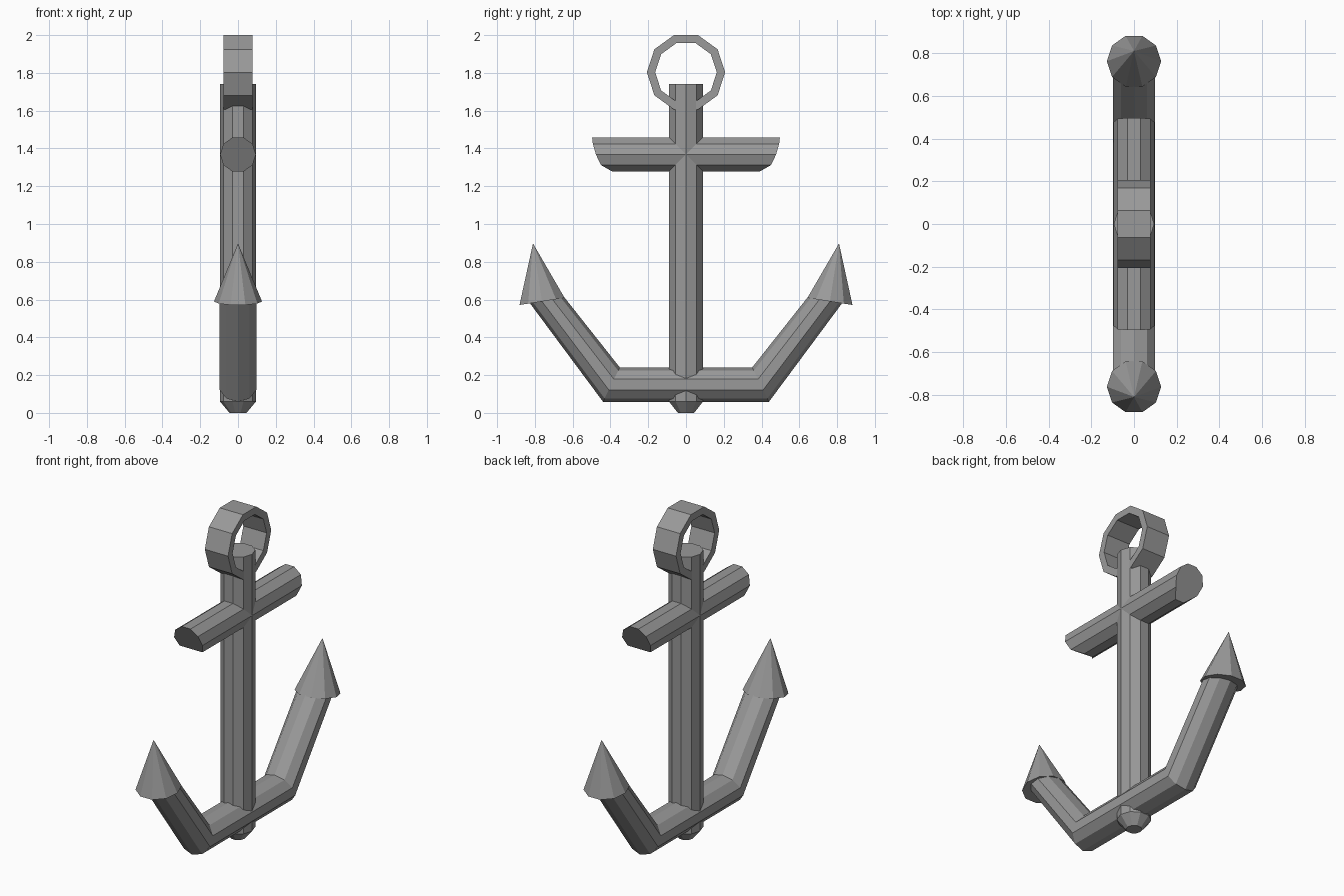
import bpy, bmesh
from math import pi, cos, sin
from mathutils import Vector

if "Cube" in bpy.data.objects:
    bpy.data.objects.remove(bpy.data.objects["Cube"])

N = 10  # sides of every round part

iron = bpy.data.materials.new("dark_iron")
iron.diffuse_color = (0.32, 0.32, 0.32, 1)
iron.use_nodes = True
iron.node_tree.nodes["Principled BSDF"].inputs["Base Color"].default_value = iron.diffuse_color


def finish(name, bm):
    bmesh.ops.recalc_face_normals(bm, faces=bm.faces)
    me = bpy.data.meshes.new(name)
    bm.to_mesh(me)
    bm.free()
    me.materials.append(iron)
    ob = bpy.data.objects.new(name, me)
    bpy.context.collection.objects.link(ob)
    return ob


def loft(name, rings, closed=False):
    """Skin a list of equal-length point rings, capping open ends."""
    bm = bmesh.new()
    vs = [[bm.verts.new(p) for p in r] for r in rings]
    pairs = list(zip(vs, vs[1:])) + ([(vs[-1], vs[0])] if closed else [])
    for a, b in pairs:
        n = len(a)
        for i in range(n):
            j = (i + 1) % n
            bm.faces.new((a[i], a[j], b[j], b[i]))
    if not closed:
        bm.faces.new(vs[0])
        bm.faces.new(vs[-1])
    return finish(name, bm)


def circle(r, start=0.0):
    return [(r * cos(start + 2 * pi * i / N), r * sin(start + 2 * pi * i / N))
            for i in range(N)]


# Shank with tapered foot
loft("shank", [[(x, y, z) for x, y in circle(r)]
               for r, z in ((0.045, 0), (0.095, 0.06), (0.095, 1.74))])


# Stock: crossbar with undercut ends
def stock_end(side):
    cut = {0.09: 0.497, 0.056: 0.493, 0.0: 0.477, -0.056: 0.45, -0.09: 0.39}
    ring = []
    for x, h in circle(0.095):
        key = min(cut, key=lambda k: abs(k - h))
        ring.append((x, side * cut[key], 1.368 + h))
    return ring


loft("stock", [stock_end(-1), stock_end(1)])

# Arms: bent bar in the YZ plane; each ring has a centre and an across vector
sections = [((-0.742, 0.605), (0.988, 0.155)), ((-0.395, 0.15), (0.475, 0.98)),
            ((0.395, 0.15), (-0.475, 0.98)), ((0.742, 0.605), (-0.988, 0.155))]
loft("arms", [[(x * 1.11, c[0] + n[0] * h, c[1] + n[1] * h)
               for x, h in circle(0.093, pi / 2)] for c, n in sections])

# Pointed flukes at the arm tips
for side, label in ((-1, "left"), (1, "right")):
    base = Vector((0, side * 0.762, 0.59))
    tip = Vector((0, side * 0.81, 0.897))
    axis = (tip - base).normalized()
    across = Vector((1, 0, 0)).cross(axis)
    bm = bmesh.new()
    apex = bm.verts.new(tip)
    rim = [bm.verts.new(base + Vector((a, 0, 0)) + across * b)
           for a, b in circle(0.127)]
    for i in range(N):
        bm.faces.new((rim[i], rim[(i + 1) % N], apex))
    bm.faces.new(rim)
    finish("fluke_" + label, bm)

# Flat-banded ring at the top
ring_rows = [(-0.078, 0.207), (0.078, 0.207), (0.078, 0.163), (-0.078, 0.163)]
loft("ring", [[(x, a, 1.803 + b) for a, b in circle(r)] for x, r in ring_rows],
     closed=True)
